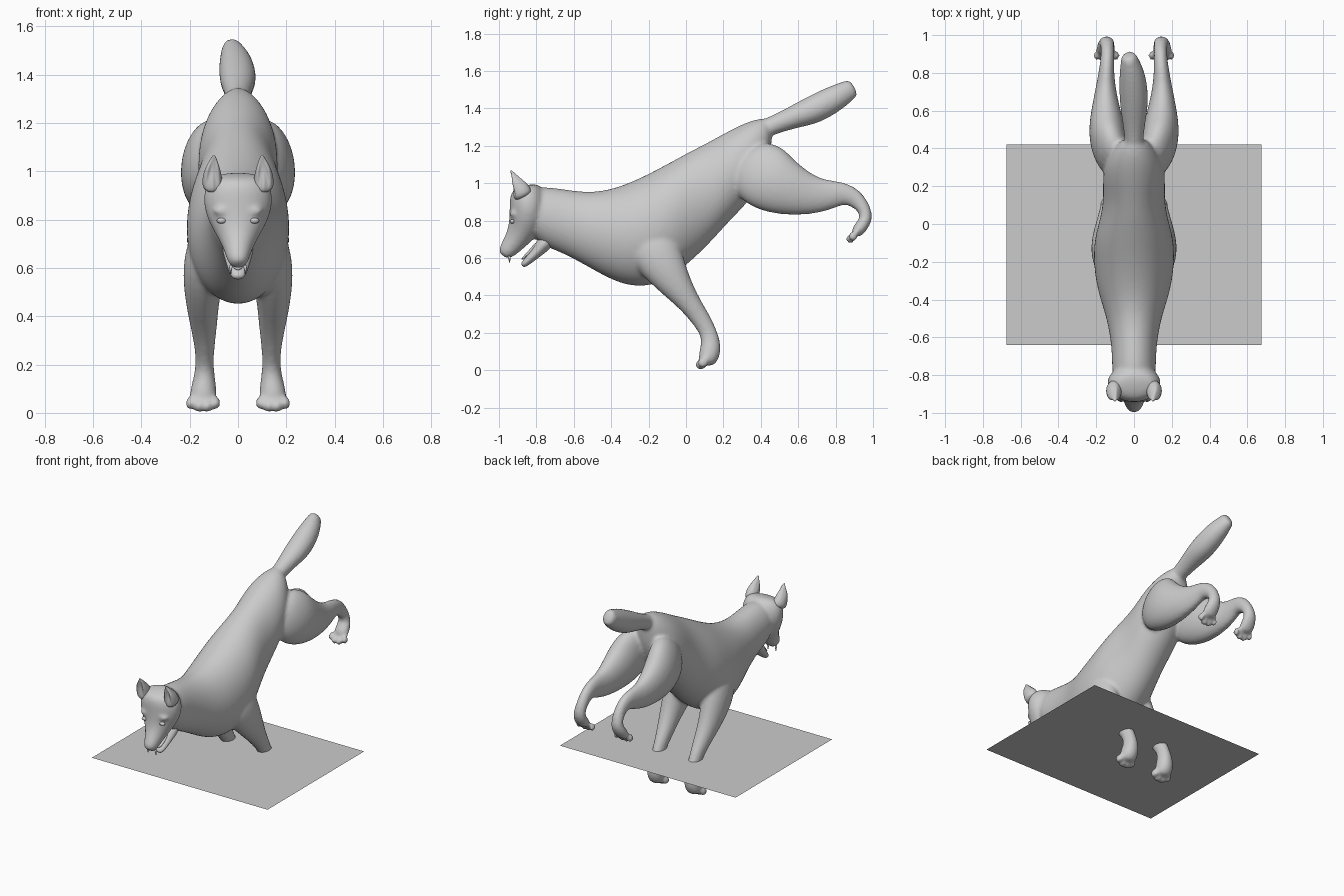
import bpy, bmesh, math
from mathutils import Vector, Matrix

cube = bpy.data.objects.get("Cube")
if cube:
    bpy.data.objects.remove(cube, do_unlink=True)

grey = bpy.data.materials.new("plain grey")
grey.use_nodes = True
COLOUR = (0.6, 0.6, 0.6, 1)
grey.diffuse_color = COLOUR
grey.node_tree.nodes["Principled BSDF"].inputs["Base Color"].default_value = COLOUR


def finish(name, bm):
    bmesh.ops.recalc_face_normals(bm, faces=bm.faces)
    for f in bm.faces:
        f.smooth = True
    me = bpy.data.meshes.new(name)
    bm.to_mesh(me)
    bm.free()
    me.materials.append(grey)
    ob = bpy.data.objects.new(name, me)
    bpy.context.collection.objects.link(ob)
    return ob


def loft(bm, stations, upright=False, sides=16, mirror=1):
    """Stations are (x, y, z, half width, half depth) along a path."""
    pts = [Vector((s[0] * mirror, s[1], s[2])) for s in stations]
    rings = []
    for i, s in enumerate(stations):
        t = (pts[min(i + 1, len(pts) - 1)] - pts[max(i - 1, 0)]).normalized()
        if upright:
            t = Vector((0, 1, 0))
        n = t.cross(Vector((1, 0, 0))).normalized()
        side = n.cross(t).normalized()
        rings.append([bm.verts.new(pts[i] + side * s[3] * math.cos(a) + n * s[4] * math.sin(a))
                      for a in (math.tau * k / sides for k in range(sides))])
    for a, b in zip(rings, rings[1:]):
        for k in range(sides):
            j = (k + 1) % sides
            bm.faces.new((a[k], a[j], b[j], b[k]))
    bm.faces.new(rings[0])
    bm.faces.new(rings[-1])


def ball(bm, centre, size):
    m = Matrix.Translation(centre) @ Matrix.Diagonal((*size, 1))
    bmesh.ops.create_uvsphere(bm, u_segments=12, v_segments=8, radius=1, matrix=m)


def subdivide(ob):
    ob.modifiers.new("round", "SUBSURF").levels = 2
    ob.modifiers["round"].render_levels = 2


body = bmesh.new()

# Neck and trunk: y, top, bottom, half width
trunk = [(-.84, .975, .72, .11), (-.75, .985, .655, .12), (-.65, .97, .62, .12), (-.5, .95, .535, .145),
         (-.35, .985, .45, .2), (-.2, 1.055, .435, .22), (-.08, 1.12, .49, .215),
         (.02, 1.175, .57, .185), (.12, 1.225, .665, .165), (.22, 1.28, .78, .17),
         (.32, 1.33, .88, .16), (.41, 1.355, 1.0, .11), (.46, 1.34, 1.15, .05)]
loft(body, [(0, y, (t + b) / 2, w, (t - b) / 2) for y, t, b, w in trunk], upright=True)

# Skull and muzzle, from crown to nose
loft(body, [(0, -.86, .99, .09, .06), (0, -.85, .95, .135, .095), (0, -.84, .88, .15, .105),
            (0, -.85, .8, .13, .1), (0, -.885, .73, .085, .075), (0, -.925, .675, .058, .058),
            (0, -.96, .635, .047, .047), (0, -.98, .61, .03, .03)])
ball(body, (0, -.982, .637), (.026, .02, .02))

# Tail
loft(body, [(0, .36, 1.27, .05, .05), (0, .47, 1.31, .05, .05), (0, .58, 1.355, .07, .062),
            (0, .68, 1.39, .08, .08), (-.01, .8, 1.455, .07, .073),
            (-.025, .875, 1.5, .045, .055), (-.03, .9, 1.513, .035, .05)])

for m in (1, -1):
    # Shoulder, foreleg and front paw
    loft(body, [(.1, -.24, .8, .06, .12), (.135, -.17, .64, .1, .15), (.15, -.08, .49, .075, .1),
                (.142, .01, .37, .058, .062), (.138, .08, .275, .042, .052),
                (.138, .125, .195, .036, .046), (.14, .135, .125, .05, .058),
                (.145, .12, .065, .06, .058), (.145, .1, .03, .045, .035)], mirror=m)
    # Thigh, hock and hind paw
    loft(body, [(.08, .3, 1.14, .07, .13), (.13, .4, 1.05, .1, .19), (.145, .5, .985, .1, .165),
                (.15, .62, .945, .075, .125), (.15, .73, .93, .052, .09), (.145, .82, .945, .04, .068),
                (.14, .885, .935, .036, .055), (.14, .945, .88, .036, .04),
                (.145, .97, .815, .04, .036), (.15, .935, .765, .052, .038),
                (.15, .9, .72, .05, .03)], mirror=m)
    # Toes
    for k in range(4):
        x = m * (.145 + (k - 1.5) * .035)
        drop = .012 if k in (1, 2) else 0
        ball(body, (x, .09 - drop, .04 - drop), (.021, .03, .028))
        ball(body, (x, .892 - drop, .715 - drop), (.018, .026, .026))
    # Brow ridge
    ball(body, (m * .065, -.915, .835), (.04, .03, .022))

wolf = finish("body", body)
subdivide(wolf)
blend = wolf.modifiers.new("blend", "REMESH")
blend.mode = "VOXEL"
blend.voxel_size = .011
blend.use_smooth_shade = True
soften = wolf.modifiers.new("soften", "SMOOTH")
soften.factor = .5
soften.iterations = 6

# Ears with a scooped front, eyes and upper fangs
for m, word in ((1, "left"), (-1, "right")):
    ear = bmesh.new()
    loft(ear, [(.105, -.865, .92, .045, .06), (.107, -.89, .975, .042, .05),
               (.105, -.92, 1.015, .03, .026), (.1, -.945, 1.05, .013, .01),
               (.1, -.958, 1.068, .004, .004)], mirror=m)
    for v in ear.verts:
        if v.co.z > .95 and abs(v.co.x - m * .105) < .02 and v.co.y < -.9:
            v.co.y += .02
    subdivide(finish(word + "_ear", ear))

    eye = bmesh.new()
    ball(eye, (m * .068, -.928, .795), (.02, .014, .012))
    finish(word + "_eye", eye)

    fang = bmesh.new()
    loft(fang, [(.03, -.945, .61, .008, .008), (.03, -.943, .575, .002, .002)], sides=8, mirror=m)
    finish(word + "_fang", fang)

# Open lower jaw and tongue
jaw = bmesh.new()
loft(jaw, [(0, -.73, .71, .075, .05), (0, -.78, .65, .06, .036), (0, -.825, .605, .045, .026),
           (0, -.86, .572, .034, .02), (0, -.876, .557, .018, .012)])
subdivide(finish("lower_jaw", jaw))
tongue = bmesh.new()
loft(tongue, [(0, -.79, .685, .03, .012), (0, -.84, .625, .028, .01), (0, -.88, .59, .015, .007)])
subdivide(finish("tongue", tongue))

# Flat ground sheet crossing the front paws
sheet = bmesh.new()
bmesh.ops.create_grid(sheet, x_segments=1, y_segments=1, size=1,
                      matrix=Matrix.Translation((0, -.11, .25)) @ Matrix.Diagonal((.675, .53, 1, 1)))
finish("ground_sheet", sheet)
